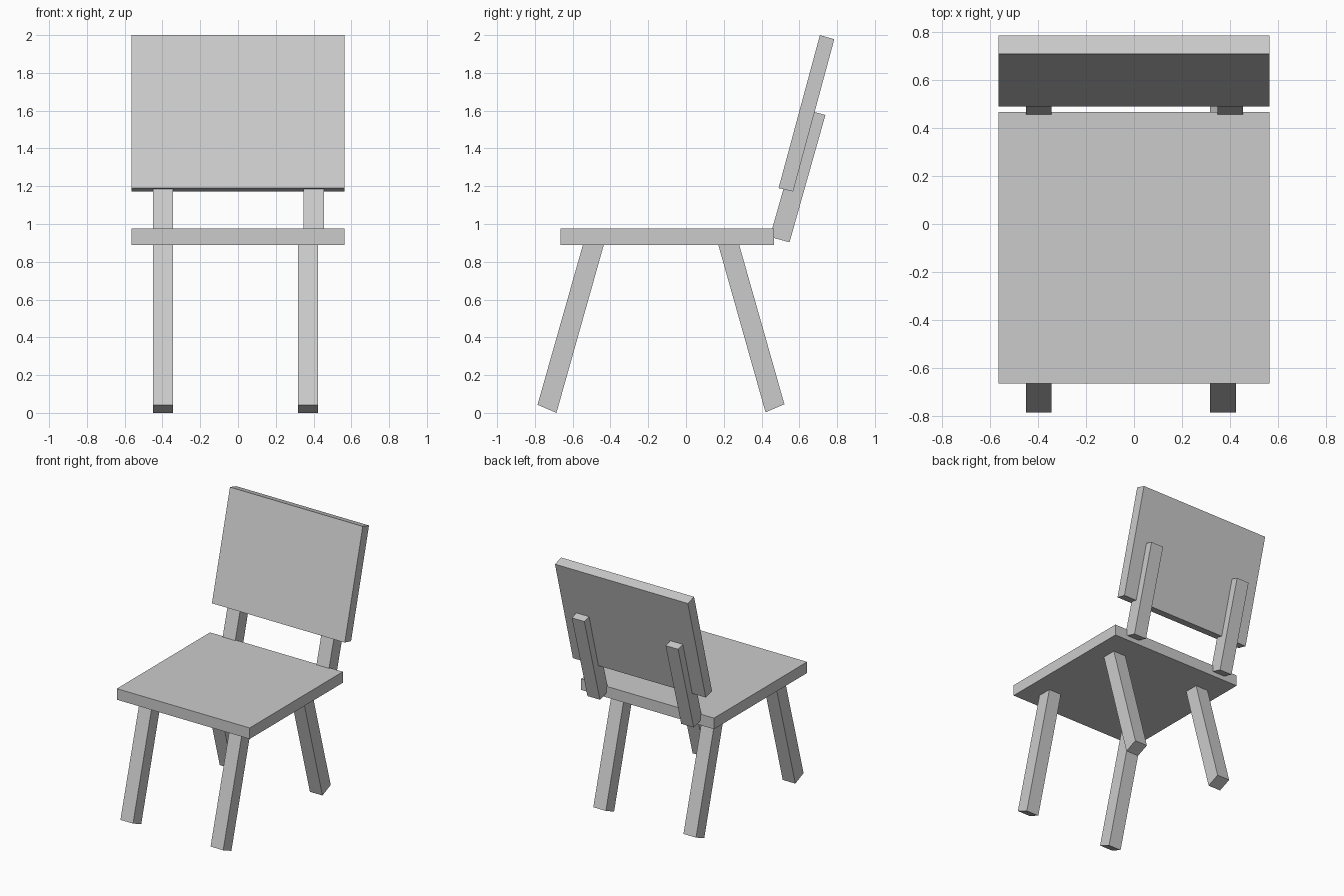
import bpy
import bmesh

if "Cube" in bpy.data.objects:
    bpy.data.objects.remove(bpy.data.objects["Cube"])


def prism(name, profile, x0, x1):
    """Extrude a side profile of (y, z) points from x0 to x1."""
    bm = bmesh.new()
    face = bm.faces.new([bm.verts.new((x0, y, z)) for y, z in profile])
    ext = bmesh.ops.extrude_face_region(bm, geom=[face])
    moved = [v for v in ext["geom"] if isinstance(v, bmesh.types.BMVert)]
    bmesh.ops.translate(bm, verts=moved, vec=(x1 - x0, 0, 0))
    bmesh.ops.recalc_face_normals(bm, faces=bm.faces)
    mesh = bpy.data.meshes.new(name)
    bm.to_mesh(mesh)
    bm.free()
    obj = bpy.data.objects.new(name, mesh)
    bpy.context.collection.objects.link(obj)
    return obj


HALF = 0.565

# Seat slab
prism("seat", [(-0.665, 0.89), (0.467, 0.89), (0.467, 0.975), (-0.665, 0.975)], -HALF, HALF)

# Reclined backrest panel
prism("backrest", [(0.49, 1.19), (0.567, 1.172), (0.785, 1.978), (0.709, 2.0)], -HALF, HALF)

# Splayed legs: the back pair is the front pair flipped front to back
front_leg = [(-0.786, 0.043), (-0.686, 0.0), (-0.428, 0.915), (-0.53, 0.945)]
back_leg = [(-0.265 - y, z + 0.003) for y, z in front_leg]
for side, x0, x1 in (("left", -0.45, -0.343), ("right", 0.317, 0.424)):
    prism(f"front_leg_{side}", front_leg, x0, x1)
    prism(f"back_leg_{side}", back_leg, x0, x1)

# Posts carrying the backrest
post = [(0.444, 0.932), (0.548, 0.903), (0.738, 1.577), (0.635, 1.605)]
for side, x0, x1 in (("left", -0.45, -0.343), ("right", 0.348, 0.455)):
    prism(f"back_post_{side}", post, x0, x1)
